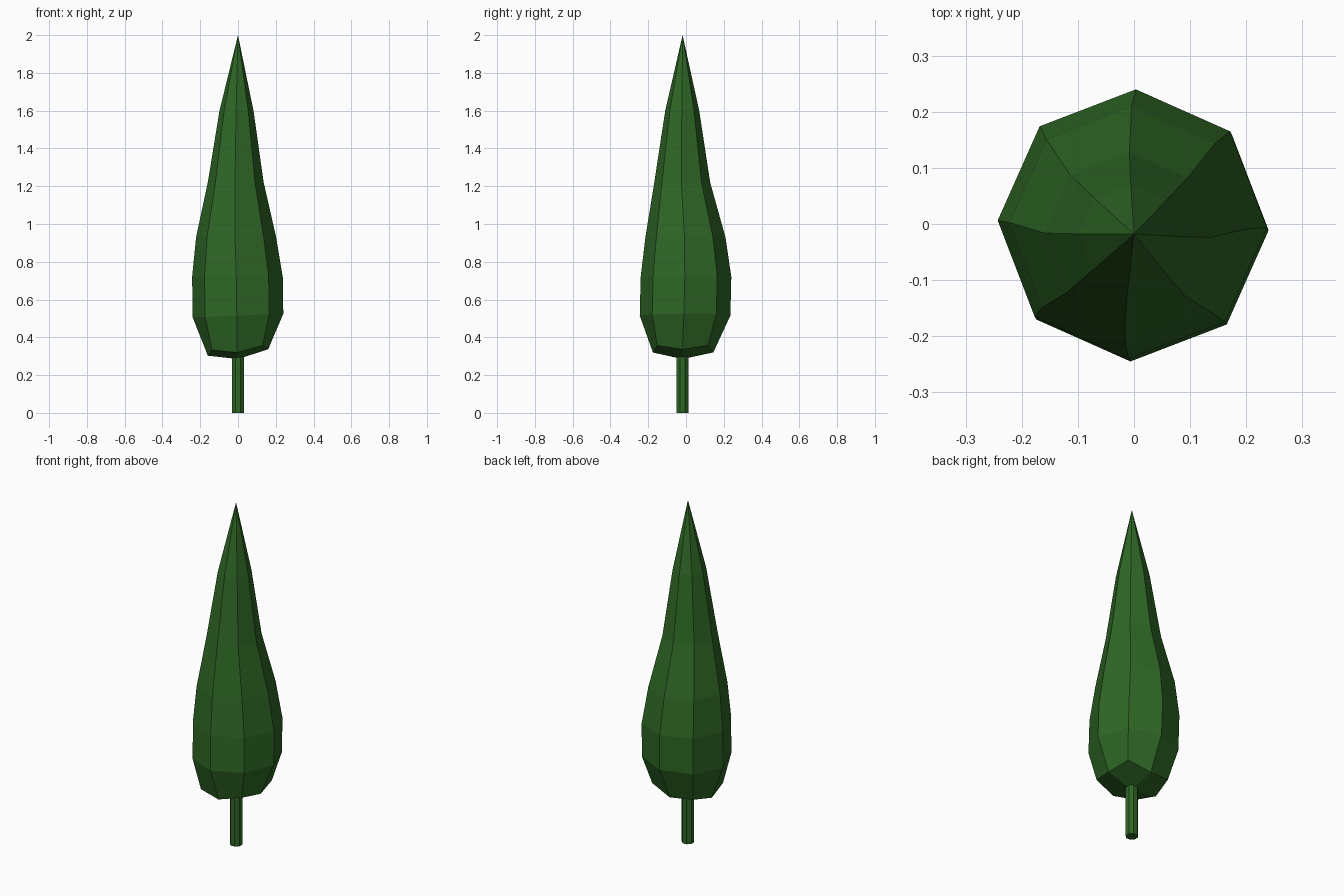
import bpy
import bmesh
from math import cos, sin, radians, pi

cube = bpy.data.objects.get("Cube")
if cube:
    bpy.data.objects.remove(cube, do_unlink=True)

SIDES = 8

green = bpy.data.materials.new("cypress green")
green.use_nodes = True
colour = (0.028, 0.135, 0.019, 1.0)
green.diffuse_color = colour
bsdf = green.node_tree.nodes["Principled BSDF"]
bsdf.inputs["Base Color"].default_value = colour
bsdf.inputs["Roughness"].default_value = 0.9


def loft(name, rings, bottom, top):
    """Skin rings of points between a bottom and a top pole, flat shaded."""
    bm = bmesh.new()
    loops = [[bm.verts.new(p) for p in ring] for ring in rings]
    low, high = bm.verts.new(bottom), bm.verts.new(top)
    for i in range(SIDES):
        j = (i + 1) % SIDES
        for a, b in zip(loops, loops[1:]):
            bm.faces.new((a[i], a[j], b[j], b[i]))
        bm.faces.new((low, loops[0][j], loops[0][i]))
        bm.faces.new((high, loops[-1][i], loops[-1][j]))
    bmesh.ops.recalc_face_normals(bm, faces=bm.faces)
    mesh = bpy.data.meshes.new(name)
    bm.to_mesh(mesh)
    bm.free()
    mesh.materials.append(green)
    obj = bpy.data.objects.new(name, mesh)
    bpy.context.collection.objects.link(obj)
    return obj


def ring(z, cx, cy, r, tilt=0.0, flare=0.0, turn=-1.5):
    """Octagon; tilt raises the +x side, flare pushes diagonals out and up."""
    points = []
    for i in range(SIDES):
        a = 2 * pi * i / SIDES + radians(turn)
        f = flare * (i % 2)
        points.append((cx + (r + f) * cos(a), cy + (r + f) * sin(a),
                       z + tilt * cos(a) + f * 0.85))
    return points


# Foliage: slightly leaning spindle
foliage = loft("foliage", [
    ring(0.32, 0.0, -0.015, 0.16, tilt=0.017, flare=0.03),
    ring(0.515, 0.0, -0.005, 0.24, tilt=0.01),
    ring(0.72, -0.003, 0.0, 0.24),
    ring(0.93, -0.01, -0.003, 0.212),
    ring(1.22, -0.012, -0.02, 0.148),
    ring(1.6, -0.008, -0.02, 0.09),
], bottom=(0, -0.018, 0.285), top=(0, -0.018, 2.0))

# Trunk: thin octagonal post
trunk = loft("trunk", [
    ring(0.0, 0.0, -0.018, 0.034, turn=22.5),
    ring(0.3, 0.0, -0.018, 0.034, turn=22.5),
], bottom=(0, -0.018, 0.0), top=(0, -0.018, 0.3))
